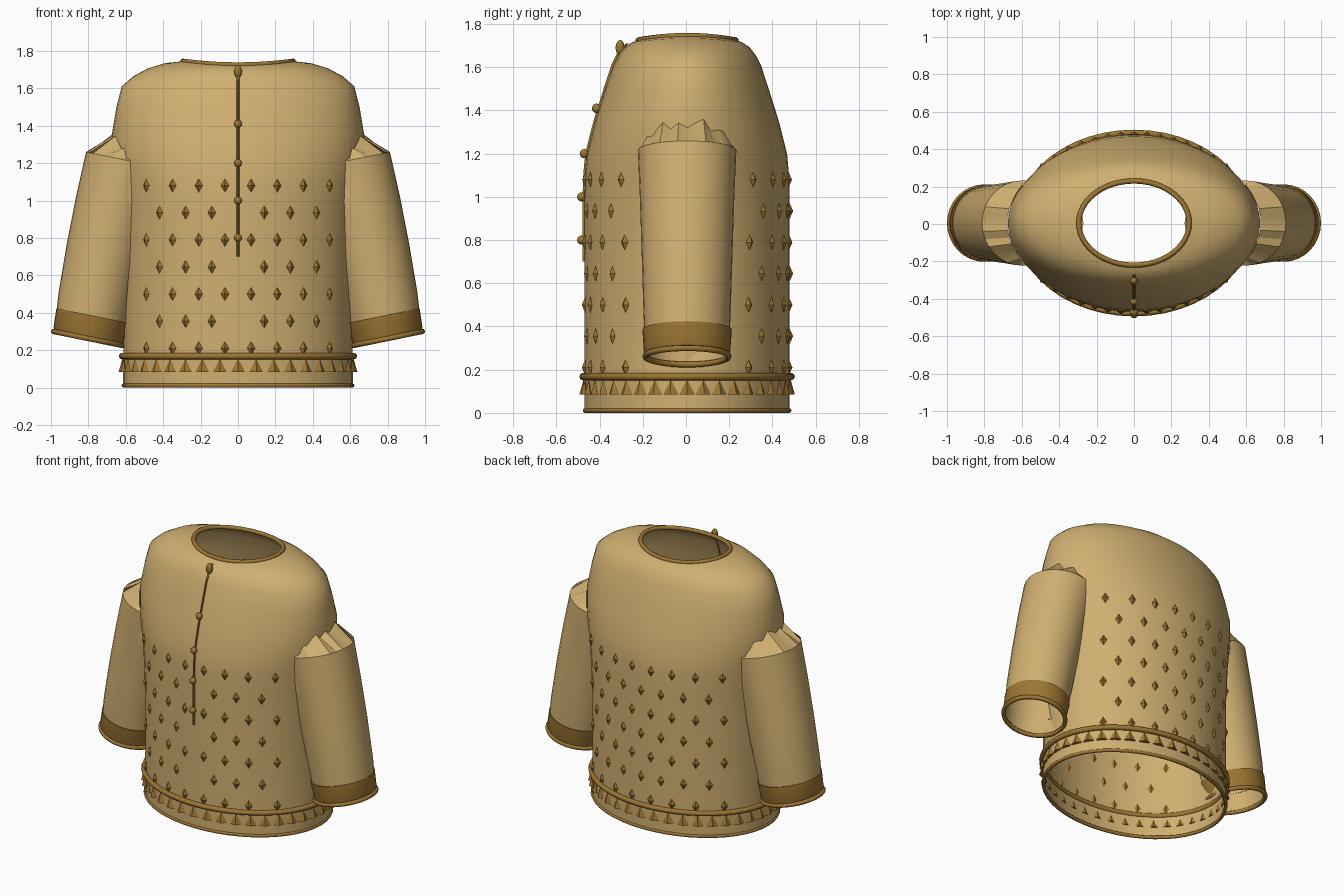
import bpy, bmesh, math
from mathutils import Vector, Matrix

if "Cube" in bpy.data.objects:
    bpy.data.objects.remove(bpy.data.objects["Cube"])

CY = 0.005  # depth centre of the garment


def material(name, rgb):
    m = bpy.data.materials.new(name)
    m.diffuse_color = (*rgb, 1)
    m.use_nodes = True
    m.node_tree.nodes["Principled BSDF"].inputs["Base Color"].default_value = m.diffuse_color
    return m


TAN = material("tan_hide", (0.63, 0.43, 0.165))
BROWN = material("brown_trim", (0.335, 0.18, 0.032))


def finish(name, bm, mat, angle=None):
    bmesh.ops.recalc_face_normals(bm, faces=bm.faces)
    me = bpy.data.meshes.new(name)
    bm.to_mesh(me)
    bm.free()
    ob = bpy.data.objects.new(name, me)
    bpy.context.collection.objects.link(ob)
    me.materials.append(mat)
    if angle is not None:
        bpy.ops.object.select_all(action='DESELECT')
        ob.select_set(True)
        bpy.context.view_layer.objects.active = ob
        bpy.ops.object.shade_smooth_by_angle(angle=math.radians(angle))
    return ob


def loft(name, rings, mat, angle=40, loop=False):
    """Skin a list of closed rings of points."""
    bm = bmesh.new()
    vs = [[bm.verts.new(p) for p in r] for r in rings]
    n = len(vs[0])
    pairs = list(zip(vs, vs[1:])) + ([(vs[-1], vs[0])] if loop else [])
    for a, b in pairs:
        for i in range(n):
            j = (i + 1) % n
            bm.faces.new((a[i], a[j], b[j], b[i]))
    return finish(name, bm, mat, angle)


def tube_ring(name, path, r, closed_axis, mat):
    """Round cord along a closed path; closed_axis is the loop's normal."""
    rings, n = [], len(path)
    for i, p in enumerate(path):
        t = (path[(i + 1) % n] - path[i - 1]).normalized()
        side = t.cross(closed_axis).normalized()
        rings.append([p + r * (math.cos(k * math.pi / 4) * side + math.sin(k * math.pi / 4) * closed_axis)
                      for k in range(8)])
    return loft(name, rings, mat, 60, loop=True)


# Torso profile: height, half width, half depth
PROFILE = [(0.0, .615, .475), (.3, .612, .475), (.7, .612, .475), (1.0, .63, .475), (1.1, .645, .472),
           (1.2, .66, .463), (1.35, .675, .425), (1.5, .65, .378), (1.61, .622, .342),
           (1.66, .56, .318), (1.70, .48, .29), (1.725, .39, .255), (1.735, .295, .225)]


def size(z):
    for (z0, a0, b0), (z1, a1, b1) in zip(PROFILE, PROFILE[1:]):
        if z <= z1:
            t = (z - z0) / (z1 - z0)
            return a0 + (a1 - a0) * t, b0 + (b1 - b0) * t
    return PROFILE[-1][1:]


def oval(z, a, b, n=48):
    sag = 0.01 * max(0, (z - 1.6) / 0.135)
    return [Vector((a * math.cos(t), CY + b * math.sin(t), z + sag * math.cos(2 * t)))
            for t in (2 * math.pi * i / n for i in range(n))]


loft("torso", [oval(*p) for p in PROFILE], TAN, 50)

# Trim cords at neck, waist band and bottom edge
UP = Vector((0, 0, 1))
tube_ring("neck_trim", oval(1.735, .295, .225), .014, UP, BROWN)
tube_ring("band_trim", oval(.168, .620, .482), .017, UP, BROWN)
tube_ring("bottom_trim", oval(.011, .612, .472), .011, UP, BROWN)


def surface_frame(x, z, sign):
    """Matrix on the torso surface: local x along it, y outward, z up."""
    a, b = size(z)
    y = sign * b * math.sqrt(max(0, 1 - (x / a) ** 2))
    nrm = Vector((x / a ** 2, y / b ** 2, 0)).normalized()
    tan = nrm.cross(UP)
    m = Matrix((tan, nrm, UP)).transposed().to_4x4()
    m.translation = (x, y + CY, z)
    return m


def stud(bm, m, pts, front, back):
    """Flat outline pulled to a point on the outer side and the inner side."""
    ring = [bm.verts.new(m @ Vector((x, 0, z))) for x, z in pts]
    f, k = bm.verts.new(m @ Vector(front)), bm.verts.new(m @ Vector(back))
    for i, v in enumerate(ring):
        w = ring[(i + 1) % len(ring)]
        bm.faces.new((v, w, f))
        bm.faces.new((w, v, k))


# Diamond studs in staggered rows, front and back
bm = bmesh.new()
diamond = [(-.022, 0), (0, -.036), (.022, 0), (0, .036)]
for row in range(7):
    z = 1.08 - row * .145
    xs = [(i - 3.5) * .14 for i in range(8)] if row % 2 == 0 else [(i - 3) * .14 for i in range(7)]
    for x in xs:
        for sign in (-1, 1):
            if sign < 0 and abs(x) < .01:
                continue
            stud(bm, surface_frame(x, z, sign), diamond, (0, .016, 0), (0, -.012, 0))
finish("diamond_studs", bm, BROWN)

# Row of pointed teeth under the waist band
bm = bmesh.new()
a, b = size(.12)
for i in range(40):
    t = 2 * math.pi * i / 40 - math.pi / 2
    m = surface_frame(a * math.cos(t), .12, 1 if math.sin(t) >= 0 else -1)
    base = [m @ Vector(p) for p in ((-.037, .004, -.036), (0, .024, -.036), (.037, .004, -.036), (0, -.012, -.036))]
    vs = [bm.verts.new(p) for p in base]
    tip = bm.verts.new(m @ Vector((0, .004, .036)))
    bm.faces.new(vs)
    for k in range(4):
        bm.faces.new((vs[k], vs[(k + 1) % 4], tip))
finish("hem_teeth", bm, BROWN)

# Front closure cord
rings = []
for i in range(21):
    z = .70 + i * .0505
    y = CY - size(z)[1] - .002
    rings.append([(.007 * math.cos(k * math.pi / 3), y + .008 * math.sin(k * math.pi / 3), z) for k in range(6)])
loft("front_cord", rings, BROWN, 60)

# Toggle and round buttons
for i, (z, h) in enumerate([(1.69, .036), (1.41, .022), (1.2, .021), (1.0, .021), (.8, .021)]):
    bm = bmesh.new()
    bmesh.ops.create_uvsphere(bm, u_segments=14, v_segments=10, radius=1)
    r = .021
    bmesh.ops.scale(bm, vec=(r, r, h), verts=bm.verts)
    bmesh.ops.translate(bm, vec=(0, CY - size(z)[1] - .013, z), verts=bm.verts)
    finish("collar_toggle" if i == 0 else f"button_{i}", bm, BROWN, 60)

# Sleeves: centre x, centre z, radius along the arm
N = 32
ANG = [2 * math.pi * k / N for k in range(N)]
AX = Vector((.20, 0, -.98)).normalized()   # arm direction
OUT = Vector((.98, 0, .20)).normalized()   # across the arm


def arm_ring(x, z, r, ry=None):
    return [Vector((x, CY, z)) + OUT * r * math.cos(t) + Vector((0, (ry or r) * math.sin(t), 0)) for t in ANG]


def shoulder_ring():
    """Ragged upper end that meets the side of the torso."""
    pts = []
    for k, t in enumerate(ANG):
        c, s = math.cos(t), math.sin(t)
        y = .20 * s
        tooth = (.05 * ((k % 3) / 2) - .02) * max(0, c)
        z = 1.225 + .115 * max(0, c) + tooth
        a, b = size(z)
        edge = a * math.sqrt(1 - (y / b) ** 2)
        x = edge + .004 if c > 0 else edge + c * (edge - .27)
        pts.append(Vector((x, CY + y, z)))
    return pts


SLEEVE = [(.595, 1.215, .222, .228), (.655, .98, .215, .218), (.712, .73, .207, .21), (.765, .47, .198, .202),
          (.797, .275, .188, .193)]
CUFF = [(.778, .385, .190, .200), (.778, .385, .197, .207), (.798, .285, .192, .200), (.798, .268, .186, .195)]
for side, name in ((1, "right"), (-1, "left")):
    def flip(r):
        return [Vector((side * p.x, p.y, p.z)) for p in r]
    loft(f"{name}_sleeve", [flip(r) for r in [shoulder_ring()] + [arm_ring(*p) for p in SLEEVE]], TAN, 30)
    loft(f"{name}_cuff", [flip(arm_ring(*p)) for p in CUFF], BROWN, 40)
    tube_ring(f"{name}_cuff_trim", flip(arm_ring(.80, .262, .190, .193)), .014,
              Vector((side * AX.x, 0, AX.z)), BROWN)
